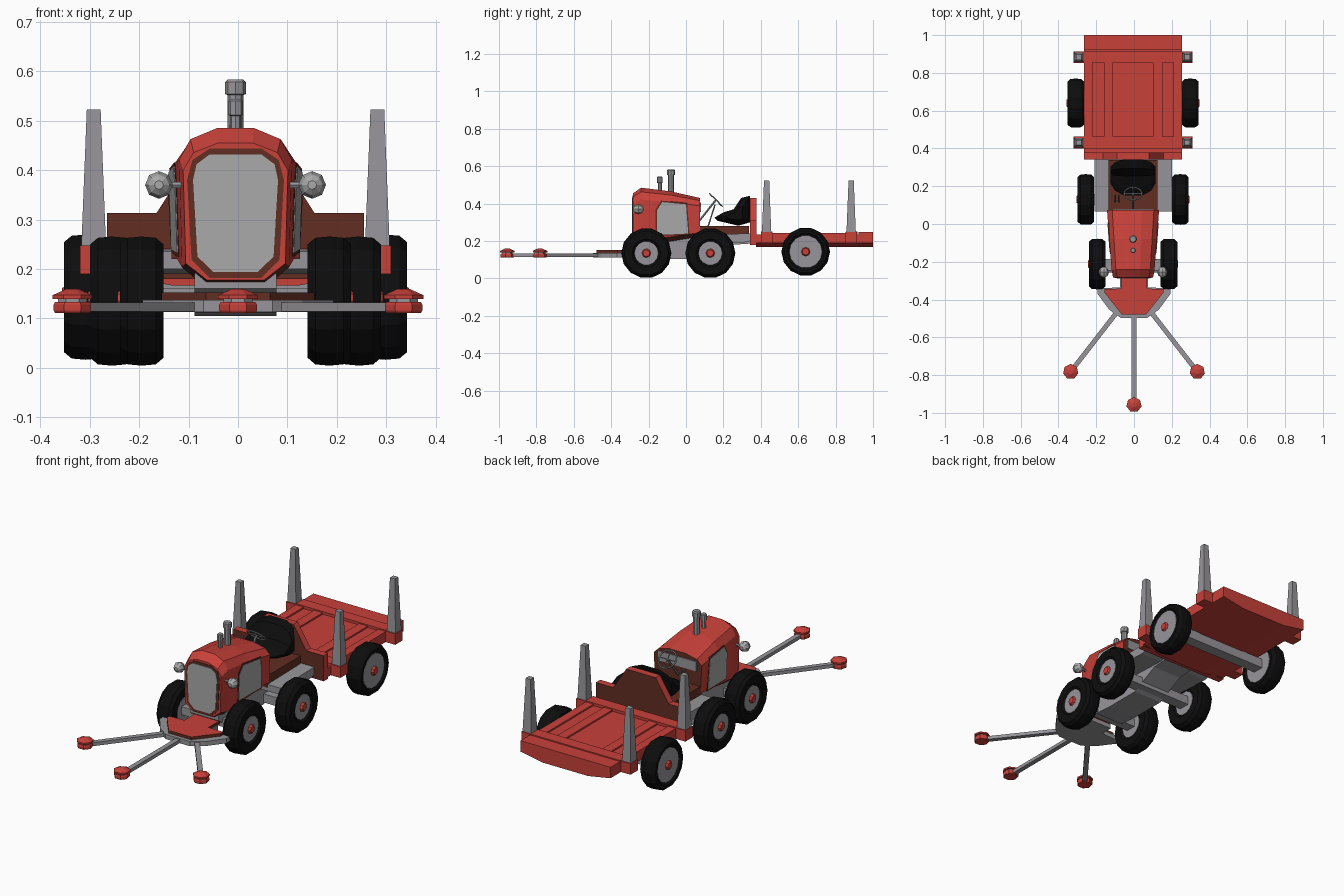
import bpy, bmesh, math
from mathutils import Vector as V

if "Cube" in bpy.data.objects:
    bpy.data.objects.remove(bpy.data.objects["Cube"])

CX = -0.005  # vehicle centre line


def mat(name, r, g, b):
    m = bpy.data.materials.new(name)
    m.diffuse_color = (r, g, b, 1)
    m.use_nodes = True
    m.node_tree.nodes["Principled BSDF"].inputs["Base Color"].default_value = m.diffuse_color
    return m


RED = mat("red paint", 0.58, 0.052, 0.042)
BROWN = mat("dark red brown", 0.12, 0.026, 0.016)
GREY = mat("metal grey", 0.31, 0.30, 0.32)
GLASS = mat("pale grey", 0.40, 0.40, 0.40)
BLACK = mat("black rubber", 0.004, 0.004, 0.004)


def loft(name, rings, *mats, rule=None):
    """Skin a list of equal-length rings and cap both ends."""
    bm = bmesh.new()
    rows = [[bm.verts.new(p) for p in ring] for ring in rings]
    n = len(rows[0])
    for a, b in zip(rows, rows[1:]):
        for i in range(n):
            bm.faces.new((a[i], a[(i + 1) % n], b[(i + 1) % n], b[i]))
    bm.faces.new(rows[0])
    bm.faces.new(rows[-1])
    bmesh.ops.recalc_face_normals(bm, faces=bm.faces)
    bm.normal_update()
    if rule:
        for f in bm.faces:
            f.material_index = rule(f)
    me = bpy.data.meshes.new(name)
    bm.to_mesh(me)
    bm.free()
    for m in mats:
        me.materials.append(m)
    ob = bpy.data.objects.new(name, me)
    bpy.context.collection.objects.link(ob)
    return ob


def plate(name, pts, vec, *mats, rule=None):
    pts = [V(p) for p in pts]
    return loft(name, [pts, [p + V(vec) for p in pts]], *mats, rule=rule)


def box(name, x0, x1, y0, y1, z0, z1, m):
    return plate(name, [(x0, y0, z0), (x1, y0, z0), (x1, y1, z0), (x0, y1, z0)],
                 (0, 0, z1 - z0), m)


def turned(name, p0, axis, prof, n, m):
    """Turn a profile of (distance, radius) around an axis."""
    p0, d = V(p0), V(axis).normalized()
    up = V((0, 0, 1)) if abs(d.z) < 0.9 else V((0, 1, 0))
    u = (up - d * up.dot(d)).normalized()
    w = d.cross(u)
    ang = [math.tau * (i + 0.5 * (n % 4 == 2)) / n for i in range(n)]
    return loft(name, [[p0 + d * t + (u * math.cos(a) + w * math.sin(a)) * r for a in ang]
                       for t, r in prof], m)


def rod(name, a, b, r, m, n=6):
    d = V(b) - V(a)
    return turned(name, a, d, [(0, r), (d.length, r)], n, m)


# ---- wheels ----
def wheel(name, s, x, y, z, r, rim):
    c, h = (CX + s * x, y, z), 0.044
    turned(name + "_tyre", c, (s, 0, 0),
           [(-h * .75, rim), (-h, rim + .012), (-h, r * .88), (-h * .65, r * .98), (0, r),
            (h * .65, r * .98), (h, r * .88), (h, rim + .012), (h * .75, rim)], 14, BLACK)
    turned(name + "_rim", c, (s, 0, 0), [(-h * .85, rim), (h * .85, rim)], 14, GREY)
    turned(name + "_hub", c, (s, 0, 0),
           [(0, .028), (h * .9, .024), (h * 1.1, .018)], 8, RED)


for s, side in ((-1, "left"), (1, "right")):
    wheel(side + "_front_wheel", s, 0.19, -0.212, 0.135, 0.134, 0.064)
    wheel(side + "_middle_wheel", s, 0.25, 0.13, 0.135, 0.134, 0.064)
    wheel(side + "_trailer_wheel", s, 0.303, 0.64, 0.143, 0.13, 0.088)
box("front_axle", CX - .16, CX + .16, -.24, -.185, .118, .16, GREY)
box("middle_axle", CX - .22, CX + .22, .10, .16, .115, .16, GREY)
box("trailer_axle", CX - .27, CX + .27, .61, .67, .12, .17, GREY)

# ---- chassis and driver platform ----
plate("chassis", [(CX - .083, y, z) for y, z in
      ((-.27, .16), (-.2, .112), (-.1, .105), (.1, .105), (.25, .18), (.4, .19), (.4, .235), (-.27, .235))],
      (.166, 0, 0), GREY)
plate("footplate", [(CX - .205, y, z) for y, z in
      ((.065, .2), (.3, .19), (.345, .2), (.345, .24), (.065, .235))], (.41, 0, 0), GREY)
box("seat_platform", CX - .13, CX + .13, .06, .338, .22, .28, BROWN)

# ---- hood: cross-sections along y (y, half width, bottom, top) ----
half = [(.33, 1), (.8, .93), (1, .8), (.95, .12), (.55, 0)]
shape = half + [(-x, t) for x, t in reversed(half)]
loft("hood", [[(CX + x * w, y, zb + t * (zt - zb)) for x, t in shape] for y, w, zb, zt in
     ((-.283, .106, .178, .455), (-.24, .114, .165, .485), (-.08, .126, .19, .465), (.075, .138, .22, .43))],
     RED, BROWN, rule=lambda f: 1 if f.normal.z < -.5 or f.normal.y > .9 else 0)
box("dashboard", CX - .11, CX + .11, .07, .08, .355, .405, GREY)

# front grille with dark border
for name, k, y, m in (("grille_border", .012, -.286, BROWN), ("grille", 0, -.289, GLASS)):
    pts = [(.052, .432 + k), (.079 + k * .7, .412 + k * .7), (.086 + k, .38),
           (.077 + k, .225 - k * .5), (.045 + k * .6, .194 - k)]
    plate(name, [(CX + x, y, z) for x, z in pts] + [(CX - x, y, z) for x, z in reversed(pts)],
          (0, .006, 0), m)

# side windows and headlights
for s, side in ((-1, "left"), (1, "right")):
    def skin(y, z, off):
        return (CX + s * ((.1135 + (y + .24) * .077) * (.95 + (z - .22) * .26) + off), y, z)
    for name, k, off, m in (("window_border", 1.09, .002, BROWN), ("window", 1, .004, GLASS)):
        win = ((-.127, .408), (0, .396), (.012, .24), (-.155, .232), (-.155, .365))
        plate(f"{side}_{name}", [skin(-.07 + (y + .07) * k, .32 + (z - .32) * k, off)
              for y, z in win], (-s * .008, 0, 0), m)
    rod(side + "_headlight_stem", (CX + s * .10, -.25, .37), (CX + s * .15, -.25, .37), .007, GREY)
    turned(side + "_headlight", (CX + s * .155, -.255, .37), (0, -1, 0),
           [(-.027, .009), (-.018, .021), (0, .028), (.018, .021), (.027, .009)], 8, GLASS)

# exhaust stacks
turned("tall_exhaust", (CX, -.08, .44), (0, 0, 1),
       [(0, .017), (.112, .016), (.114, .021), (.138, .021), (.143, .016)], 8, GREY)
turned("short_exhaust", (CX, -.14, .44), (0, 0, 1),
       [(0, .011), (.07, .011), (.072, .015), (.1, .015), (.104, .011)], 8, GREY)

# ---- steering wheel and levers ----
c, n = V((CX, .16, .42)), V((0, .7071, .7071))
u, v = V((1, 0, 0)), V((0, .7071, -.7071))
rim = [c + (u * math.cos(a) + v * math.sin(a)) * .048 for a in [math.tau * i / 12 for i in range(12)]]
for i in range(12):
    rod("steering_rim", rim[i], rim[(i + 1) % 12], .004, GREY, 5)
for i in (0, 3, 6, 9):
    rod("steering_spoke", c, rim[i], .003, GREY, 4)
rod("steering_column", c, (CX, .065, .30), .006, GREY)
for x in (-.095, -.075):
    rod("lever", (CX + x, .115, .27), (CX + x, .155, .395), .004, GREY, 5)

# ---- seat: side profile narrowed towards both sides ----
prof = [(.152, .325), (.20, .353), (.255, .37), (.295, .43), (.342, .442), (.342, .30), (.28, .282), (.17, .308)]
loft("seat", [[(CX + x, .27 + (y - .27) * k, .335 + (z - .335) * k) for y, z in prof]
     for x, k in ((-.12, .45), (-.095, .8), (-.05, 1), (.05, 1), (.095, .8), (.12, .45))], BLACK)

# ---- trailer ----
x0, x1 = CX - .26, CX + .26
under = [(x1, .19), (CX + .13, .167), (CX - .13, .167), (x0, .19)]


def slab(name, y0, y1, top):
    plate(name, [(x0, y0, top), (x1, y0, top)] + [(x, y0, z) for x, z in under], (0, y1 - y0, 0), RED)


slab("trailer_deck", .375, .93, .236)
slab("trailer_front_rail", .40, .462, .25)
slab("trailer_rear_rail", .855, .917, .25)
slab("trailer_tail_board", .922, 1.0, .247)
for s in (-1, 1):
    for name, a, b in (("deck_plank", .105, .155), ("deck_side_rail", .215, .26)):
        xa, xb = sorted((CX + s * a, CX + s * b))
        box(name, xa, xb, .46, .86, .22, .244, RED)
plate("headboard", [(CX + x, .342, z) for x, z in
      ((-.26, .18), (.26, .18), (.26, .313), (.16, .313), (.085, .43), (-.085, .43), (-.16, .313), (-.26, .313))],
      (0, .036, 0), RED, BROWN, rule=lambda f: 1 if abs(f.normal.y) > .9 else 0)

# corner stakes in red sockets
for s in (-1, 1):
    for y in (.431, .883):
        x = CX + s * .287
        box("stake_socket", x - .028, x + .028, y - .031, y + .031, .19, .247, RED)
        loft("stake", [[(x + a * r, y + b * r, z) for a, b in ((-1, -1), (1, -1), (1, 1), (-1, 1))]
             for r, z in ((.025, .245), (.014, .523))], GREY)

# ---- front bumper plate ----
def fan(name, pts, z0, z1, m):
    plate(name, [(x, y, z0) for x, y in pts] + [(-x, y, z0) for x, y in reversed(pts)],
          (0, 0, z1 - z0), m)


fan("bumper", [(.075, -.27), (.075, -.335), (.193, -.342), (.193, -.37), (.13, -.455), (.07, -.497)],
    .113, .137, GREY)
fan("bumper_top", [(.07, -.25), (.07, -.342), (.155, -.345), (.155, -.365), (.065, -.478)], .136, .152, RED)
for o in ("bumper_top",):  # the plate edges are dark
    me = bpy.data.objects[o].data
    me.materials.append(BROWN)
    for f in me.polygons:
        f.material_index = 0 if abs(f.normal.z) > .9 else 1

# feeler arms with round pads
for a, b in (((0, -.48), (0, -.957)), ((-.085, -.46), (-.335, -.782)), ((.085, -.46), (.335, -.782))):
    d = (V(b) - V(a)).normalized() * .0125
    plate("feeler_arm", [(a[0] - d.y, a[1] + d.x, .114), (a[0] + d.y, a[1] - d.x, .114),
          (b[0] + d.y, b[1] - d.x, .114), (b[0] - d.y, b[1] + d.x, .114)], (0, 0, .018), GREY)
    turned("feeler_pad", (*b, .111), (0, 0, 1), [(0, .036), (.005, .039), (.017, .039), (.022, .036)], 7, RED)
    turned("feeler_stem", (*b, .13), (0, 0, 1), [(0, .03), (.012, .03)], 7, GREY)
    turned("feeler_cap", (*b, .139), (0, 0, 1), [(0, .041), (.008, .041), (.02, .014)], 7, RED)
